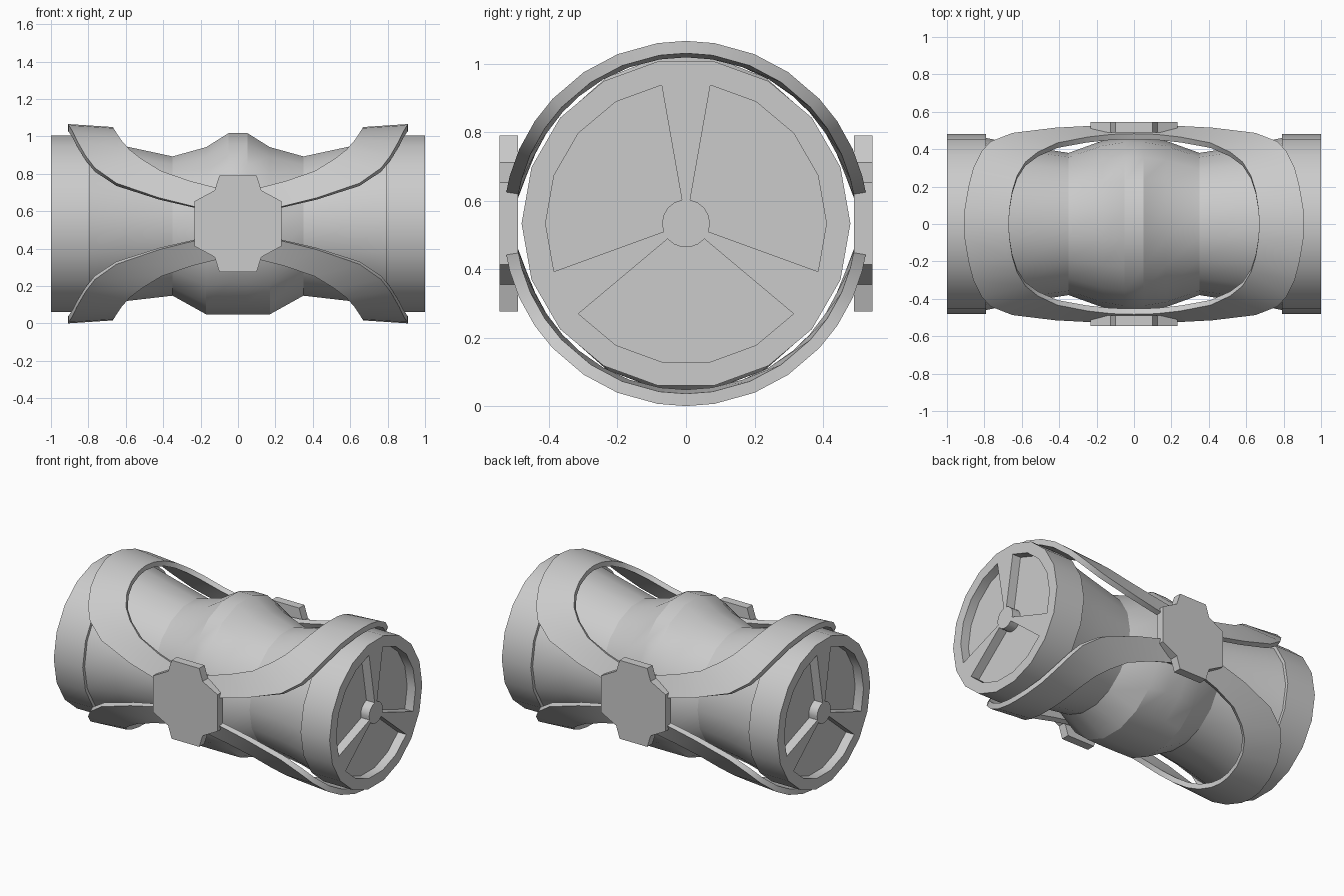
import bpy, bmesh
from math import sin, cos, radians

if "Cube" in bpy.data.objects:
    bpy.data.objects.remove(bpy.data.objects["Cube"])

C = 0.533          # height of the long axis
N = 18             # sides of the barrel


def make(name, bm, smooth=True):
    bmesh.ops.remove_doubles(bm, verts=bm.verts, dist=1e-5)
    bmesh.ops.recalc_face_normals(bm, faces=bm.faces)
    me = bpy.data.meshes.new(name)
    bm.to_mesh(me)
    bm.free()
    ob = bpy.data.objects.new(name, me)
    bpy.context.collection.objects.link(ob)
    if smooth:
        bpy.ops.object.select_all(action='DESELECT')
        bpy.context.view_layer.objects.active = ob
        ob.select_set(True)
        bpy.ops.object.shade_smooth_by_angle(angle=radians(25))
    return ob


def pt(x, k, ry, rz=None, dz=0):
    a = radians(360 / N * k)
    return (x, ry * cos(a), C + dz + (rz or ry) * sin(a))


# Barrel: rings of (x, y radius, z radius, vertical shift)
half = [(1, .48, .48, 0), (.79, .48, .48, 0), (.79, .46, .46, 0), (.6, .42, .42, 0),
        (.35, .38, .378, -.0125), (.17, .445, .454, -.0375), (.05, .465, .492, 0)]
rings = half + [(-x, a, b, d) for x, a, b, d in reversed(half)]
bm = bmesh.new()


def face(*pts):
    bm.faces.new([bm.verts.new(p) for p in pts])


for (x0, a0, b0, d0), (x1, a1, b1, d1) in zip(rings, rings[1:]):
    for k in range(N):
        face(pt(x0, k, a0, b0, d0), pt(x0, k + 1, a0, b0, d0),
             pt(x1, k + 1, a1, b1, d1), pt(x1, k, a1, b1, d1))

# End caps: rim, hub, three spokes and three recessed sectors
spokes = (4, 10, 16)
RI, RH, DEPTH = .41, .07, .06
for s in (1, -1):
    x, f = s, s * (1 - DEPTH)
    face(*[pt(x, k, RH) for k in range(N)])
    for k in range(N):
        j = k + 1
        face(pt(x, k, .48), pt(x, j, .48), pt(x, j, RI), pt(x, k, RI))
        if k in spokes:
            face(pt(x, k, RI), pt(x, j, RI), pt(x, j, RH), pt(x, k, RH))
            for m in (k, j):
                face(pt(x, m, RI), pt(x, m, RH), pt(f, m, RH), pt(f, m, RI))
        else:
            face(pt(f, k, RI), pt(f, j, RI), pt(f, j, RH), pt(f, k, RH))
            for r in (RI, RH):
                face(pt(x, k, r), pt(x, j, r), pt(f, j, r), pt(f, k, r))
make("barrel", bm)

# Saddle straps: (angle from top, x) of the outer edge, then of the inner edge
quad = [(0, .91, 0, .67), (9, .905, 9, .665), (22, .885, 20, .65), (34, .86, 30, .625),
        (47, .815, 40, .58), (56, .765, 48, .515), (66, .65, 57, .41),
        (75, .42, 64, .25), (81, .2, 68, .12), (82, 0, 69, 0)]
loop = []
for sx, sy in ((1, 1), (-1, 1), (-1, -1), (1, -1)):
    q = quad if sx * sy > 0 else quad[::-1]
    loop += [(sy * a, sx * x, sy * b, sx * u) for a, x, b, u in q[:-1]]


def strap(name, up):
    bm = bmesh.new()
    secs = []
    for a, x, b, u in loop:
        sec = []
        for ang, px, r in ((a, x, .533), (b, u, .517), (b, u, .485), (a, x, .497)):
            t = radians(ang)
            sec.append(bm.verts.new((px, r * sin(t), C + up * r * cos(t))))
        secs.append(sec)
    for p, q in zip(secs, secs[1:] + secs[:1]):
        for i in range(4):
            j = (i + 1) % 4
            bm.faces.new((p[i], p[j], q[j], q[i]))
    make(name, bm)


strap("upper_strap", 1)
strap("lower_strap", -1)

# Side plates where the straps meet
outline = [(.1, .257), (.125, .178), (.233, .12)]
outline += [(x, -z) for x, z in outline[::-1]]
outline += [(-x, z) for x, z in outline[::-1]]
for name, y0, y1 in (("front_plate", -.545, -.49), ("back_plate", .49, .545)):
    bm = bmesh.new()
    base = bm.faces.new([bm.verts.new((x, y0, C + z)) for x, z in outline])
    ext = bmesh.ops.extrude_face_region(bm, geom=[base], use_keep_orig=True)
    vs = [v for v in ext['geom'] if isinstance(v, bmesh.types.BMVert)]
    bmesh.ops.translate(bm, verts=vs, vec=(0, y1 - y0, 0))
    make(name, bm, smooth=False)
